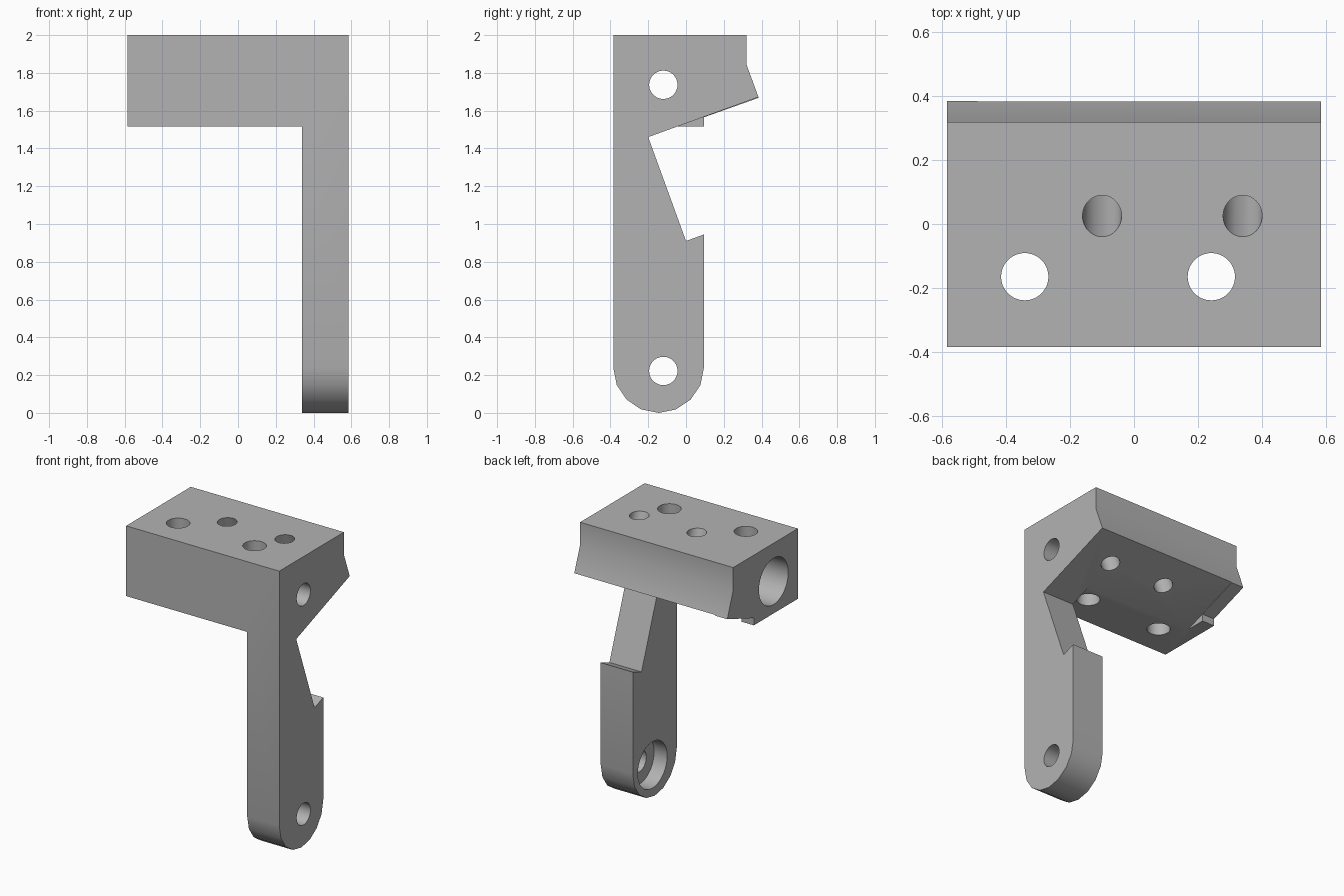
import bpy, bmesh, math
from mathutils import Matrix, Vector

if "Cube" in bpy.data.objects:
    bpy.data.objects.remove(bpy.data.objects["Cube"])

grey = bpy.data.materials.new("plain_grey")
grey.diffuse_color = (0.45, 0.45, 0.45, 1)
grey.use_nodes = True
grey.node_tree.nodes["Principled BSDF"].inputs["Base Color"].default_value = grey.diffuse_color
TILT = math.radians(20)


def finish(name, bm):
    bmesh.ops.recalc_face_normals(bm, faces=bm.faces)
    me = bpy.data.meshes.new(name)
    bm.to_mesh(me)
    bm.free()
    me.materials.append(grey)
    ob = bpy.data.objects.new(name, me)
    bpy.context.collection.objects.link(ob)
    return ob


def prism(name, outline, x0, x1):
    """Extrude a (y, z) outline along x."""
    bm = bmesh.new()
    face = bm.faces.new([bm.verts.new((x0, y, z)) for y, z in outline])
    ext = bmesh.ops.extrude_face_region(bm, geom=[face])["geom"]
    verts = [v for v in ext if isinstance(v, bmesh.types.BMVert)]
    bmesh.ops.translate(bm, verts=verts, vec=(x1 - x0, 0, 0))
    return finish(name, bm)


def rod(name, centre, radius, length, rot):
    bm = bmesh.new()
    bmesh.ops.create_cone(bm, cap_ends=True, segments=48, radius1=radius,
                          radius2=radius, depth=length,
                          matrix=Matrix.Translation(Vector(centre)) @ rot)
    return finish(name, bm)


def cut(target, cutter):
    cutter.hide_render = True
    mod = target.modifiers.new("cut", "BOOLEAN")
    mod.operation = "DIFFERENCE"
    mod.solver = "EXACT"
    mod.object = cutter
    bpy.context.view_layer.objects.active = target
    bpy.ops.object.modifier_apply(modifier=mod.name)
    bpy.data.objects.remove(cutter, do_unlink=True)


# Bracket: side outline with a round foot
foot = [(-0.145 + 0.24 * math.cos(a), 0.24 - 0.24 * math.sin(a))
        for a in (math.pi * i / 8 for i in range(9))]
outline = [(-0.385, 2), (0.32, 2), (0.32, 1.845), (0.385, 1.668),
           (0.095, 1.565)] + foot
bracket = prism("bracket", outline, -0.585, 0.585)

# Leave the leg only on the right, below the head
cut(bracket, prism("leg_clearance",
                   [(-1, -1), (1, -1), (1, 1.515), (-1, 1.515)], -1, 0.34))

# Slanted slot under the head, stopping short of the left end
cut(bracket, prism("slanted_slot",
                   [(-0.2, 1.46), (0.6, 1.751), (0.8, 1.2), (0, 0.91)], -0.49, 1))

along_x = Matrix.Rotation(math.pi / 2, 4, "Y")
upright = Matrix.Identity(4)
tilted = Matrix.Rotation(TILT, 4, "X")

# Wide bores from the left: head bore and foot counterbore
for z, x0, x1 in ((1.737, -0.8, 0.44), (0.222, 0.2, 0.44)):
    cut(bracket, rod("wide_bore", ((x0 + x1) / 2, -0.12, z), 0.16, x1 - x0, along_x))
    cut(bracket, rod("pin_hole", (0.5, -0.12, z), 0.075, 0.4, along_x))

# Upright screw holes and tilted screw holes in the head
for x in (-0.342, 0.242):
    cut(bracket, rod("upright_hole", (x, -0.165, 1.8), 0.074, 0.8, upright))
for x in (-0.1, 0.34):
    cut(bracket, rod("tilted_hole", (x, 0.025, 2), 0.061, 1.4, tilted))

# Smooth rounded walls, sharp edges elsewhere
bpy.ops.object.select_all(action="DESELECT")
bracket.select_set(True)
bpy.context.view_layer.objects.active = bracket
bpy.ops.object.shade_smooth_by_angle(angle=math.radians(30))
